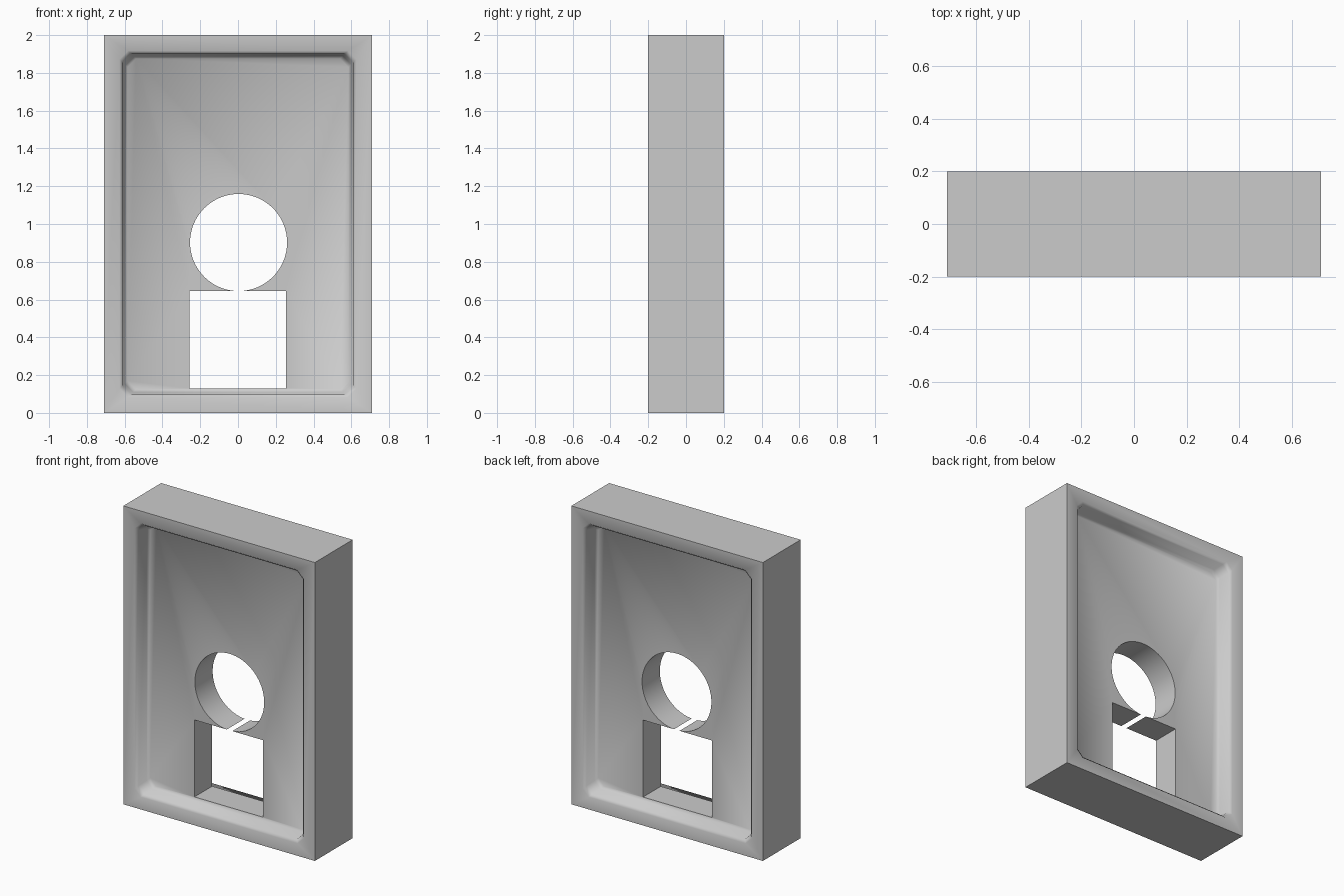
import bpy, bmesh, math

if "Cube" in bpy.data.objects:
    bpy.data.objects.remove(bpy.data.objects["Cube"])

W, H, T = 0.71, 2.0, 0.2            # half width, height, half thickness
CORNER = 0.045                      # cut corners of the recess


def ring(bm, inset, depth, side):
    """Eight-point cut-corner rectangle on the front (side=-1) or back (side=1)."""
    c = CORNER if inset else 0.0
    x, lo, hi = W - inset, inset, H - inset
    pts = [(-x + c, lo), (x - c, lo), (x, lo + c), (x, hi - c),
           (x - c, hi), (-x + c, hi), (-x, hi - c), (-x, lo + c)]
    return [bm.verts.new((px, side * (T - depth), pz)) for px, pz in pts]


# Slab with a rimmed recess on both faces: (inset, depth) profile
profile = [(0, 0), (0.083, 0), (0.1, 0.018), (0.11, 0.09), (0.125, 0.106)]
bm = bmesh.new()
rings = [ring(bm, i, d, -1) for i, d in reversed(profile)]
rings += [ring(bm, i, d, 1) for i, d in profile]
for a, b in zip(rings, rings[1:]):
    for k in range(8):
        n = (k + 1) % 8
        bm.faces.new((a[k], a[n], b[n], b[k]))
bm.faces.new(rings[0])
bm.faces.new(rings[-1])
bmesh.ops.remove_doubles(bm, verts=bm.verts, dist=1e-5)
bmesh.ops.recalc_face_normals(bm, faces=bm.faces)
mesh = bpy.data.meshes.new("panel")
bm.to_mesh(mesh)
bm.free()
panel = bpy.data.objects.new("panel", mesh)
bpy.context.collection.objects.link(panel)


def cut(cutter):
    """Subtract a cutter from the panel and discard it."""
    cutter.hide_render = True
    mod = panel.modifiers.new("cut", 'BOOLEAN')
    mod.operation, mod.solver, mod.object = 'DIFFERENCE', 'EXACT', cutter
    bpy.ops.object.select_all(action='DESELECT')
    bpy.context.view_layer.objects.active = panel
    panel.select_set(True)
    bpy.ops.object.modifier_apply(modifier=mod.name)
    bpy.data.objects.remove(cutter)


# Square opening
bpy.ops.mesh.primitive_cube_add(size=1, location=(-0.002, 0, 0.388))
square = bpy.context.object
square.name = "square_cutter"
square.scale = (0.51, 1, 0.516)
cut(square)

# Round opening, just breaking into the square below it
bpy.ops.mesh.primitive_cylinder_add(vertices=64, radius=0.257, depth=1,
                                    location=(0.003, 0, 0.902),
                                    rotation=(math.pi / 2, 0, 0))
disc = bpy.context.object
disc.name = "round_cutter"
cut(disc)

bpy.ops.object.shade_smooth_by_angle(angle=math.radians(75))
